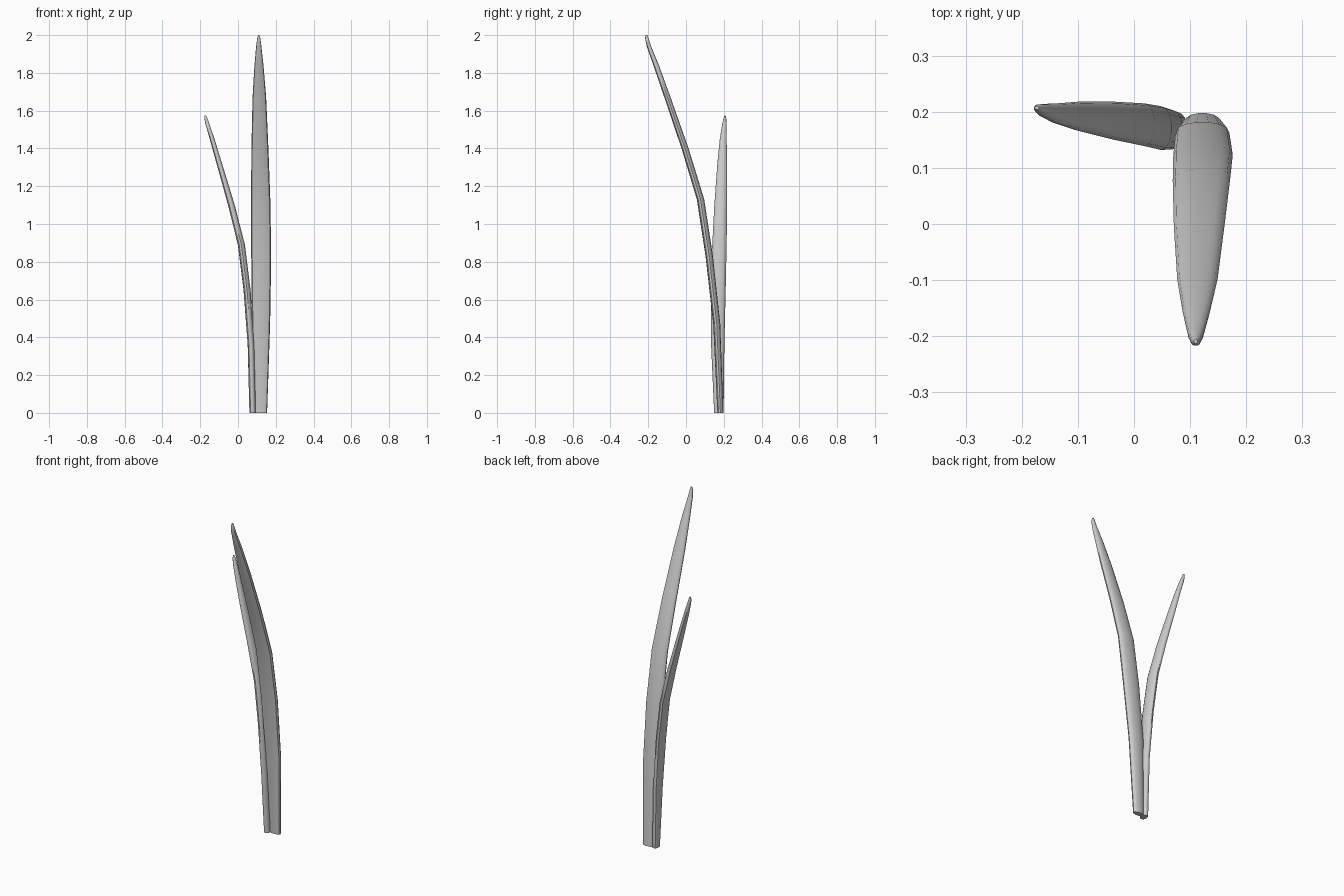
import bpy, bmesh, math

SIDES = 14

def blade(name, stations, bend):
    """stations: (z, bend-axis centre, half thickness, width centre, half width).
    bend 'y': leaf arches toward -y, its width runs along x; 'x' is the reverse."""
    bm = bmesh.new()
    rings = []
    for z, c, t, wc, hw in stations:
        ring = []
        for i in range(SIDES):
            a = 2 * math.pi * i / SIDES
            w = wc + hw * math.cos(a)
            s = math.sin(a)
            # rounded outer side, flatter inner side
            d = c + t * math.copysign(abs(s) ** (0.9 if s > 0 else 0.6), s)
            ring.append(bm.verts.new((w, d, z) if bend == 'y' else (d, w, z)))
        rings.append(ring)
    for r0, r1 in zip(rings, rings[1:]):
        for i in range(SIDES):
            j = (i + 1) % SIDES
            bm.faces.new((r0[i], r0[j], r1[j], r1[i]))
    bm.faces.new(rings[0])
    bm.faces.new(rings[-1])
    bmesh.ops.recalc_face_normals(bm, faces=bm.faces[:])
    me = bpy.data.meshes.new(name)
    bm.to_mesh(me)
    bm.free()
    ob = bpy.data.objects.new(name, me)
    bpy.context.collection.objects.link(ob)
    bpy.ops.object.select_all(action='DESELECT')
    ob.select_set(True)
    bpy.context.view_layer.objects.active = ob
    bpy.ops.object.shade_smooth_by_angle(angle=math.radians(40))
    return ob

# Tall leaf arching to the front
blade("tall_leaf", [
    (0.00, 0.182, 0.016, 0.122, 0.032),
    (0.47, 0.163, 0.019, 0.122, 0.048),
    (0.83, 0.123, 0.020, 0.123, 0.053),
    (1.13, 0.077, 0.020, 0.120, 0.051),
    (1.40, -0.005, 0.019, 0.116, 0.045),
    (1.67, -0.098, 0.017, 0.113, 0.036),
    (1.84, -0.158, 0.015, 0.111, 0.024),
    (1.94, -0.196, 0.012, 0.110, 0.014),
    (1.985, -0.208, 0.009, 0.110, 0.008),
    (2.00, -0.209, 0.004, 0.110, 0.003)], 'y')

# Short leaf arching to the left
blade("short_leaf", [
    (0.00, 0.077, 0.017, 0.174, 0.025),
    (0.36, 0.069, 0.018, 0.168, 0.035),
    (0.65, 0.048, 0.019, 0.171, 0.039),
    (0.89, 0.018, 0.019, 0.177, 0.038),
    (1.10, -0.035, 0.018, 0.184, 0.034),
    (1.32, -0.099, 0.015, 0.192, 0.026),
    (1.45, -0.137, 0.013, 0.197, 0.018),
    (1.53, -0.162, 0.011, 0.203, 0.011),
    (1.56, -0.170, 0.008, 0.206, 0.007),
    (1.575, -0.173, 0.004, 0.207, 0.003)], 'x')
